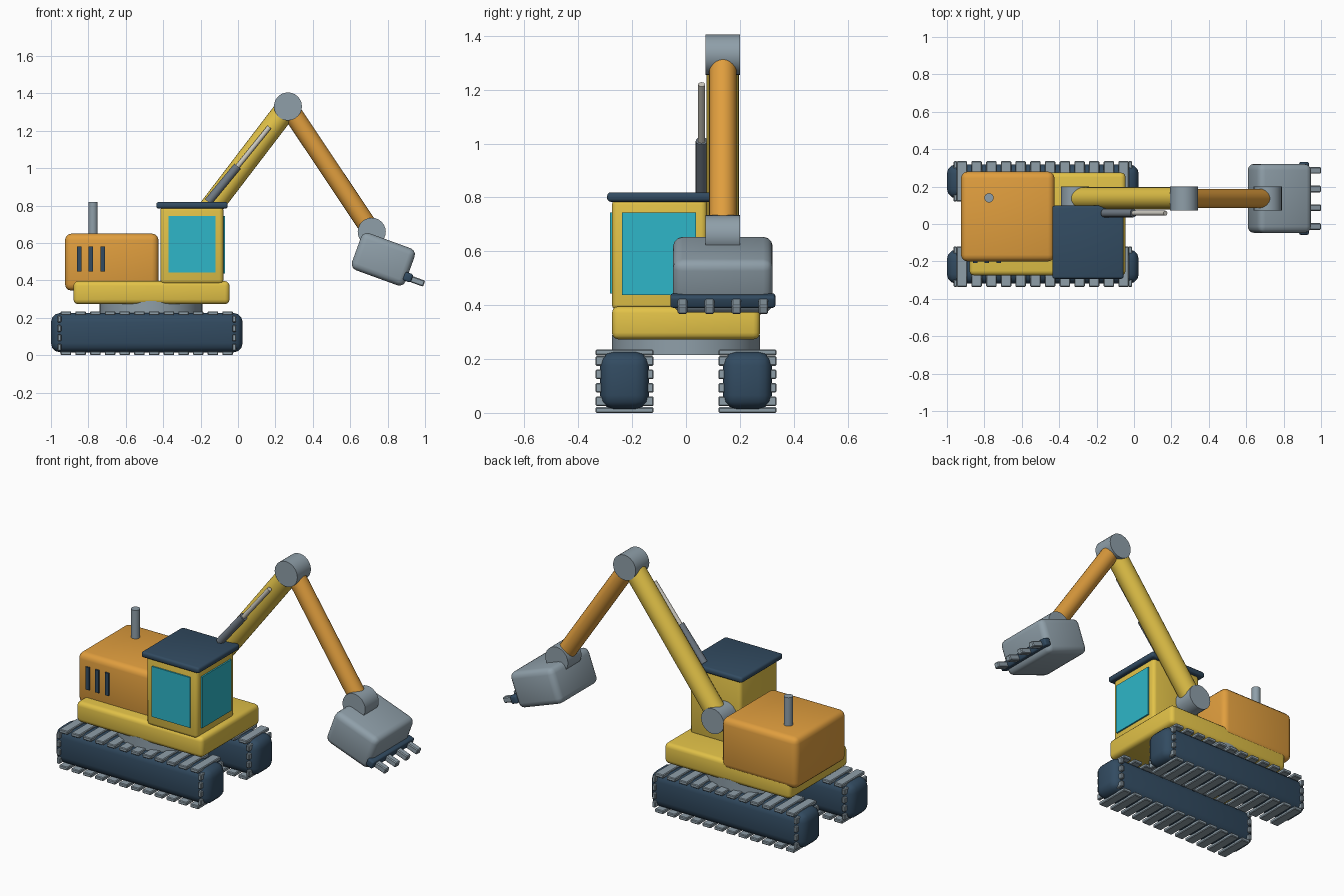
import bpy, bmesh, math
from mathutils import Matrix, Vector

if "Cube" in bpy.data.objects:
    bpy.data.objects.remove(bpy.data.objects["Cube"])


def material(name, rgb):
    lin = [((c / 255 + 0.055) / 1.055) ** 2.4 for c in rgb]
    m = bpy.data.materials.new(name)
    m.diffuse_color = (*lin, 1)
    m.use_nodes = True
    m.node_tree.nodes["Principled BSDF"].inputs["Base Color"].default_value = m.diffuse_color
    return m


YELLOW = material("yellow paint", (226, 194, 72))
ORANGE = material("orange paint", (224, 158, 62))
NAVY = material("dark navy", (50, 75, 97))
GREY = material("steel grey", (143, 159, 169))
GLASS = material("teal glass", (46, 182, 200))
DARK = material("dark steel", (112, 122, 132))
ROD = material("polished rod", (205, 202, 192))


def finish(name, bm, mat):
    me = bpy.data.meshes.new(name)
    bm.to_mesh(me)
    bm.free()
    me.materials.append(mat)
    ob = bpy.data.objects.new(name, me)
    bpy.context.collection.objects.link(ob)
    bpy.ops.object.select_all(action='DESELECT')
    ob.select_set(True)
    bpy.context.view_layer.objects.active = ob
    bpy.ops.object.shade_smooth_by_angle(angle=math.radians(35))
    return ob


def box(name, x, y, z, mat, bevel=0.0, tilt=0.0, segs=3):
    """Box from (min, max) ranges, optionally bevelled and tilted about y."""
    bm = bmesh.new()
    bmesh.ops.create_cube(bm, size=1)
    bmesh.ops.scale(bm, verts=bm.verts, vec=(x[1] - x[0], y[1] - y[0], z[1] - z[0]))
    if bevel:
        bmesh.ops.bevel(bm, geom=bm.edges[:], offset=bevel, segments=segs,
                        profile=0.5, affect='EDGES')
    centre = Vector((sum(x) / 2, sum(y) / 2, sum(z) / 2))
    bm.transform(Matrix.Translation(centre) @ Matrix.Rotation(math.radians(tilt), 4, 'Y'))
    return finish(name, bm, mat)


def rod(name, a, b, r, mat, sides=24):
    """Cylinder between two points."""
    a, b = Vector(a), Vector(b)
    bm = bmesh.new()
    bmesh.ops.create_cone(bm, cap_ends=True, segments=sides, radius1=r, radius2=r,
                          depth=(b - a).length)
    rot = (b - a).to_track_quat('Z', 'Y').to_matrix().to_4x4()
    bm.transform(Matrix.Translation((a + b) / 2) @ rot)
    return finish(name, bm, mat)


def span(c, size):
    return (c - size / 2, c + size / 2)


# Tracks with tread pads
for side, s in (("right", -1), ("left", 1)):
    yc = s * 0.228
    box(f"{side}_track", (-1.0, 0.025), span(yc, 0.182), (0.015, 0.226), NAVY, 0.05)
    yw = span(yc, 0.215)
    for i in range(12):
        xc = -0.92 + i * 0.0786
        for level, zc in (("lower", 0.0105), ("upper", 0.2245)):
            box(f"{side}_{level}_pad_{i}", span(xc, 0.056), yw, span(zc, 0.021), GREY, 0.004, segs=1)
    for end, xc in (("rear", -0.955), ("front", -0.02)):
        for i in range(4):
            box(f"{side}_{end}_pad_{i}", span(xc, 0.02), yw,
                span(0.043 + i * 0.05, 0.036), GREY, 0.004, segs=1)

# Turntable and upper platform
rod("turntable", (-0.465, 0, 0.215), (-0.465, 0, 0.29), 0.275, GREY, 32)
box("platform", (-0.88, -0.045), (-0.275, 0.275), (0.273, 0.396), YELLOW, 0.025)

# Engine housing, vents, exhaust
box("engine_housing", (-0.925, -0.425), (-0.2, 0.28), (0.345, 0.65), ORANGE, 0.035)
for i in range(3):
    box(f"vent_{i}", span(-0.85 + i * 0.064, 0.024), (-0.209, -0.195), (0.447, 0.582), NAVY)
rod("exhaust_pipe", (-0.775, 0.14, 0.62), (-0.775, 0.14, 0.82), 0.025, GREY, 20)

# Cab, roof and windows
box("cab", (-0.415, -0.078), (-0.275, 0.078), (0.38, 0.795), YELLOW, 0.022)
box("cab_roof", (-0.437, -0.055), (-0.293, 0.098), (0.784, 0.819), NAVY, 0.013)
box("side_window", (-0.372, -0.12), (-0.283, -0.274), (0.443, 0.744), GLASS)
box("front_window", (-0.079, -0.069), (-0.238, 0.038), (0.438, 0.744), GLASS)

# Boom, arm and their pivot pins
Y = 0.137
base, elbow, wrist = (-0.315, Y, 0.568), (0.267, Y, 1.33), (0.715, Y, 0.66)
rod("boom", base, elbow, 0.06, YELLOW)
rod("arm", elbow, wrist, 0.051, ORANGE)
for name, p in (("boom_pivot", base), ("elbow_pivot", elbow), ("wrist_pivot", wrist)):
    rod(name, (p[0], 0.072, p[2]), (p[0], 0.2, p[2]), 0.075, GREY)

# Hydraulic ram beside the boom
rod("ram_sleeve", (-0.16, 0.058, 0.82), (-0.003, 0.058, 1.01), 0.022, DARK, 16)
rod("ram_rod", (-0.01, 0.058, 1.0), (0.168, 0.058, 1.22), 0.013, ROD, 16)

# Bucket with cutting lip and teeth
box("bucket", span(0.777, 0.305), span(Y, 0.37), span(0.513, 0.21), GREY, 0.035, tilt=20)
box("bucket_lip", span(0.909, 0.045), span(Y, 0.39), span(0.417, 0.047), NAVY, 0.01, tilt=20)
for i in range(4):
    box(f"bucket_tooth_{i}", span(0.949, 0.098), span(Y + (i - 1.5) * 0.1, 0.036),
        span(0.399, 0.034), GREY, 0.005, tilt=20, segs=1)
